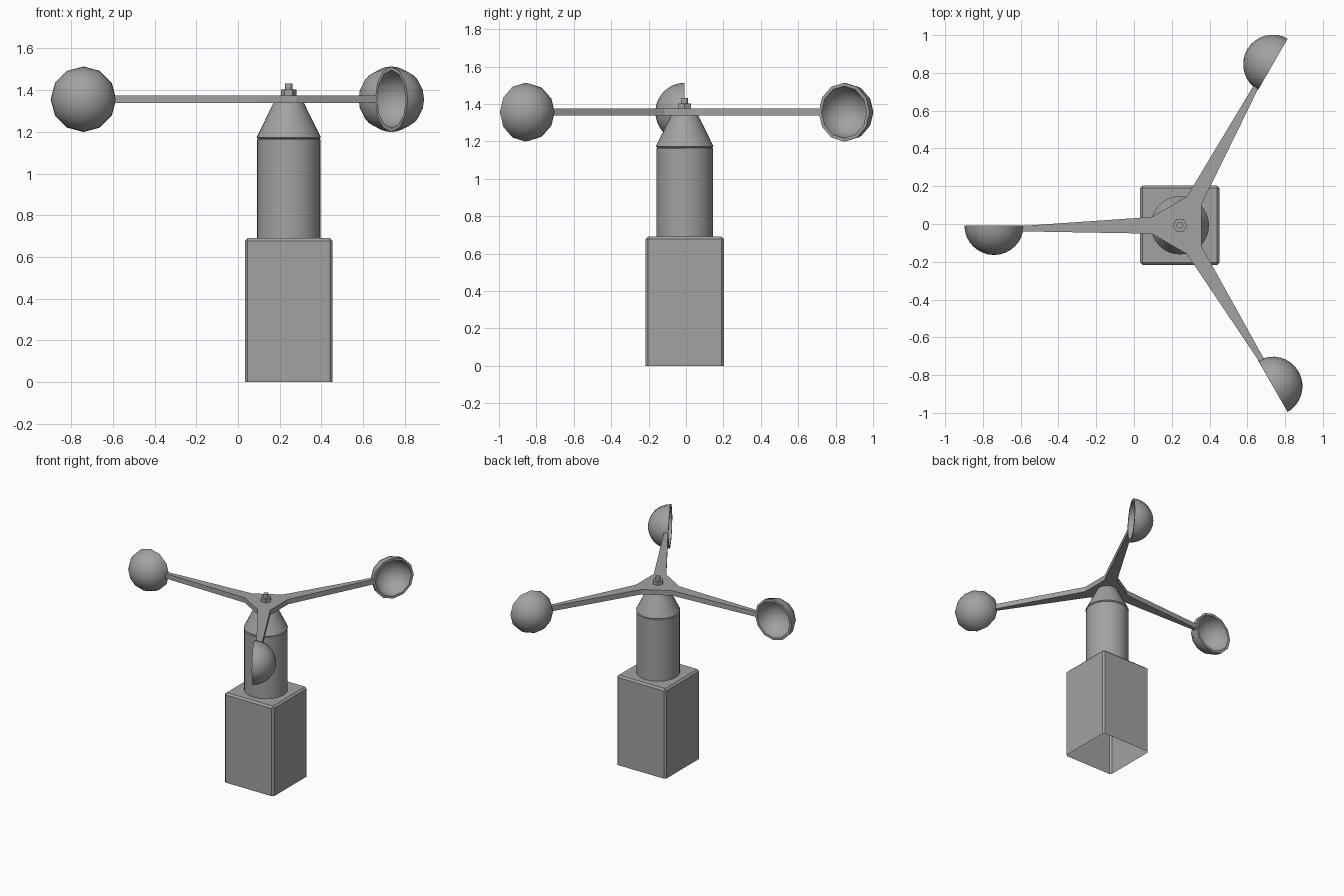
import bpy, bmesh
from math import radians, sin, cos, pi
from mathutils import Matrix, Vector

if "Cube" in bpy.data.objects:
    bpy.data.objects.remove(bpy.data.objects["Cube"], do_unlink=True)

AXIS = Vector((0.243, -0.007, 0))     # vertical spin axis
ARM_Z, ARM_T = 1.337, 0.038           # underside and thickness of the arms
CUP_R, CUP_WALL, CUP_REACH = 0.157, 0.018, 0.984

grey = bpy.data.materials.new("plain_grey")
grey.use_nodes = True
grey.diffuse_color = (0.36, 0.36, 0.36, 1)
grey.node_tree.nodes["Principled BSDF"].inputs["Base Color"].default_value = grey.diffuse_color


def finish(bm, name, matrix, smooth=False):
    """Turn a bmesh into a named, coloured object."""
    bmesh.ops.transform(bm, matrix=matrix, verts=bm.verts)
    mesh = bpy.data.meshes.new(name)
    bm.to_mesh(mesh)
    bm.free()
    mesh.materials.append(grey)
    obj = bpy.data.objects.new(name, mesh)
    bpy.context.collection.objects.link(obj)
    if smooth:
        bpy.ops.object.select_all(action="DESELECT")
        obj.select_set(True)
        bpy.context.view_layer.objects.active = obj
        bpy.ops.object.shade_smooth_by_angle(angle=radians(40))
    return obj


def lathe(name, profile, sides, matrix, smooth=True):
    """Spin (radius, height) points around z."""
    bm = bmesh.new()
    verts = [bm.verts.new((r, 0, z)) for r, z in profile]
    edges = [bm.edges.new(pair) for pair in zip(verts, verts[1:])]
    bmesh.ops.spin(bm, geom=verts + edges, cent=(0, 0, 0), axis=(0, 0, 1),
                   angle=2 * pi, steps=sides)
    bmesh.ops.remove_doubles(bm, verts=bm.verts, dist=0.0005)
    bmesh.ops.recalc_face_normals(bm, faces=bm.faces)
    return finish(bm, name, matrix, smooth)


on_axis = Matrix.Translation(AXIS)

# Base housing: bevelled box, open underneath
bm = bmesh.new()
bmesh.ops.create_cube(bm, size=1)
bmesh.ops.scale(bm, vec=(0.42, 0.42, 0.69), verts=bm.verts)
bmesh.ops.translate(bm, vec=(0, 0, 0.345), verts=bm.verts)
bottom = [f for f in bm.faces if f.normal.z < -0.9]
bmesh.ops.delete(bm, geom=bottom, context="FACES_ONLY")
rims = [e for e in bm.edges if not e.is_boundary]
bmesh.ops.bevel(bm, geom=rims, offset=0.013, segments=1, affect="EDGES")
finish(bm, "base_housing", on_axis)

# Column and tapered cap, parted by a fine groove
lathe("column", [(0, 0.68), (0.152, 0.68), (0.152, 1.163), (0.146, 1.168), (0, 1.168)],
      32, on_axis)
lathe("tapered_cap", [(0, 1.167), (0.147, 1.167), (0.154, 1.173), (0.072, 1.34), (0, 1.34)],
      32, on_axis)

# Rotor: three tapering arms joined in one flat hub
bm = bmesh.new()
arm = [(-0.15, 0.044), (-0.835, -0.003), (-0.835, -0.032), (-0.15, -0.044)]
outline = []
for k in range(3):
    turn = Matrix.Rotation(k * 2 * pi / 3, 4, "Z")
    outline += [bm.verts.new(turn @ Vector((x, y, ARM_Z))) for x, y in arm]
face = bm.faces.new(outline)
top = bmesh.ops.extrude_face_region(bm, geom=[face])["geom"]
bmesh.ops.translate(bm, vec=(0, 0, ARM_T),
                    verts=[v for v in top if isinstance(v, bmesh.types.BMVert)])
bmesh.ops.recalc_face_normals(bm, faces=bm.faces)
finish(bm, "rotor_arms", on_axis)

# Hemispherical cups, all facing the same way round
steps = [i * pi / 16 for i in range(9)]
outer = [(CUP_R * cos(a), CUP_R * sin(a)) for a in steps]
inner_r = CUP_R - CUP_WALL
inner = [(inner_r * cos(a), inner_r * sin(a)) for a in reversed(steps)]
for k, side in enumerate(("right", "front_left", "back_left")):
    place = (on_axis @ Matrix.Rotation(k * 2 * pi / 3, 4, "Z")
             @ Matrix.Translation((-CUP_REACH, 0, ARM_Z + ARM_T / 2))
             @ Matrix.Rotation(pi / 2, 4, "X"))
    lathe("cup_" + side, outer + inner + outer[:1], 12, place)

# Hub nut and bolt end
lathe("hub_nut", [(0, 1.37), (0.038, 1.37), (0.038, 1.402), (0, 1.402)], 6, on_axis, False)
lathe("bolt_end", [(0, 1.39), (0.018, 1.39), (0.018, 1.432), (0, 1.432)], 16, on_axis)
